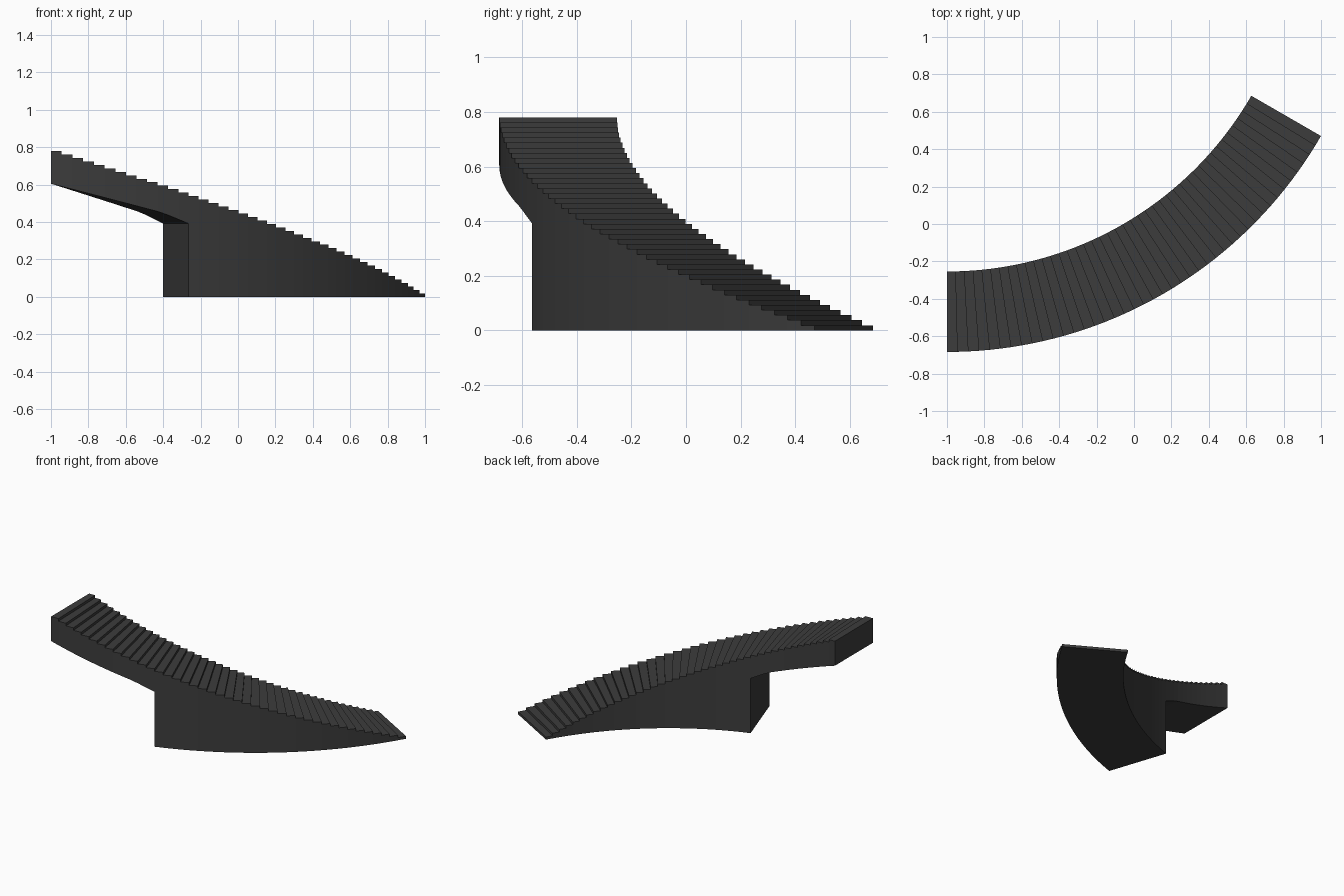
import bpy, bmesh
from math import sin, cos, radians

if "Cube" in bpy.data.objects:
    bpy.data.objects.remove(bpy.data.objects["Cube"])

STEPS, SOLID = 42, 29            # all steps / steps standing on the ground block
R_OUT, R_IN = 2.309, 1.879       # plan radii
CX, CY = -1.0, 1.625             # centre of the curve
HEIGHT, SWEEP = 0.78, radians(60)
RISE = HEIGHT / STEPS

# underside of the hanging flight: (steps down from the top, z)
SOFFIT = [(0, 0.605), (10.5, 0.449), (13, 0.392)]


def soffit_z(k):
    for (a, za), (b, zb) in zip(SOFFIT, SOFFIT[1:]):
        if k <= b:
            return za + (zb - za) * (k - a) / (b - a)
    return SOFFIT[-1][1]


def point(r, k, z):
    """Point at radius r, k steps down from the top landing."""
    a = SWEEP * k / STEPS
    return (CX + r * sin(a), CY - r * cos(a), z)


bm = bmesh.new()


def strip(k0, z0, k1, z1):
    """Radial quad spanning the stair width."""
    bm.faces.new([bm.verts.new(p) for p in (
        point(R_OUT, k0, z0), point(R_OUT, k1, z1),
        point(R_IN, k1, z1), point(R_IN, k0, z0))])


hang = STEPS - SOLID
for k in range(STEPS):
    top = HEIGHT - k * RISE
    low = top - RISE
    b0, b1 = (soffit_z(k), soffit_z(k + 1)) if k < hang else (0, 0)
    strip(k, top, k + 1, top)            # tread
    strip(k + 1, top, k + 1, low)        # riser
    strip(k, b0, k + 1, b1)              # underside
    # inner and outer walls
    side = [(k, b0), (k + 1, b1), (k + 1, low), (k + 1, top), (k, top)]
    if low <= 1e-6:
        side.pop(2)
    for r in (R_OUT, R_IN):
        bm.faces.new([bm.verts.new(point(r, a, z)) for a, z in side])

strip(0, HEIGHT, 0, SOFFIT[0][1])        # upper end face
strip(hang, SOFFIT[-1][1], hang, 0)      # rear face of ground block

bmesh.ops.remove_doubles(bm, verts=bm.verts, dist=1e-4)
bmesh.ops.recalc_face_normals(bm, faces=bm.faces)
mesh = bpy.data.meshes.new("curved_staircase")
bm.to_mesh(mesh)
bm.free()
stair = bpy.data.objects.new("curved_staircase", mesh)
bpy.context.collection.objects.link(stair)

# dark stone
stone = bpy.data.materials.new("dark_stone")
stone.diffuse_color = (0.045, 0.045, 0.045, 1)
stone.use_nodes = True
stone.node_tree.nodes["Principled BSDF"].inputs["Base Color"].default_value = stone.diffuse_color
mesh.materials.append(stone)
